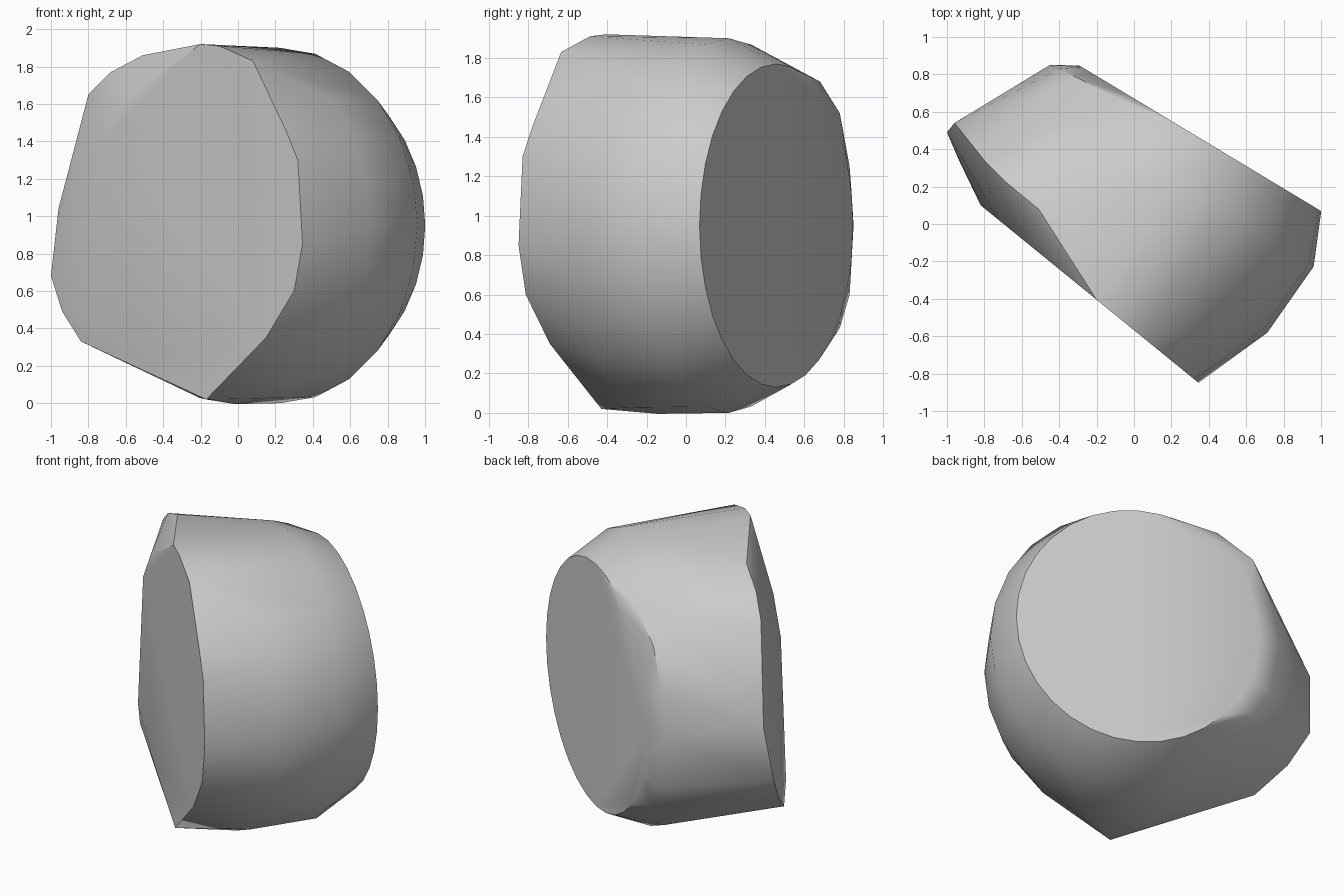
import bpy, bmesh, math
from mathutils import Vector

cube = bpy.data.objects.get("Cube")
if cube:
    bpy.data.objects.remove(cube, do_unlink=True)

# One plain stone grey
grey = bpy.data.materials.new("stone grey")
grey.use_nodes = True
colour = (0.6, 0.6, 0.6, 1)
grey.diffuse_color = colour
grey.node_tree.nodes["Principled BSDF"].inputs["Base Color"].default_value = colour

# Horizontal directions: across the flat disc, and out along its normal
ACROSS = Vector((0.857, -0.516, 0))
OUT = Vector((0.516, 0.857, 0))


def ring(out, centre, across, height, count=24, start=0, end=360):
    """Upright elliptical section of the barrel-shaped body."""
    points = []
    for i in range(count):
        a = math.radians(start + (end - start) * i / count)
        points.append(OUT * out + ACROSS * (centre + across * math.cos(a))
                      + Vector((0, 0, 0.95 + height * math.sin(a))))
    return points


# Barrel body, ending in the flat disc
points = ring(0.575, 0.067, 0.755, 0.82, 32)
points += ring(0.3, 0.08, 0.86, 0.95)
points += ring(-0.13, 0.06, 0.85, 0.955)

# Rim of the slanted front face; depth follows from its plane
front_rim = [(-0.17, 0.02), (0.15, 0.35), (0.3, 0.6), (0.345, 0.85), (0.32, 1.3),
             (0.26, 1.45), (0.08, 1.83), (-0.1, 1.91), (-0.2, 1.92), (-0.6, 1.62),
             (-0.73, 1.4), (-0.78, 1.0), (-0.75, 0.49), (-0.65, 0.35), (-0.55, 0.25)]
points += [Vector((x, -0.568 - 0.815 * x, z)) for x, z in front_rim]

# Bulging side corner
corner = [(-0.51, 0.08, 1.86), (-0.68, 0.22, 1.77), (-0.8, 0.34, 1.65),
          (-0.96, 0.54, 1.04), (-1.0, 0.49, 0.68), (-0.94, 0.35, 0.49),
          (-0.84, 0.15, 0.33), (-0.82, 0.1, 0.49)]
# Chamfer beside the disc
chamfer = [(-0.1, 0.68, 1.68), (-0.3, 0.78, 1.52), (-0.4, 0.83, 1.25),
           (-0.45, 0.85, 0.95), (-0.4, 0.83, 0.6), (-0.3, 0.78, 0.43)]
points += [Vector(p) for p in corner + chamfer]

# Wrap everything in one convex stone
bm = bmesh.new()
for p in points:
    bm.verts.new(p)
bmesh.ops.convex_hull(bm, input=bm.verts[:])
bmesh.ops.delete(bm, geom=[v for v in bm.verts if not v.link_faces], context='VERTS')
bmesh.ops.dissolve_limit(bm, angle_limit=math.radians(2), verts=bm.verts[:], edges=bm.edges[:])
bmesh.ops.recalc_face_normals(bm, faces=bm.faces[:])
mesh = bpy.data.meshes.new("stone")
bm.to_mesh(mesh)
bm.free()
mesh.materials.append(grey)
stone = bpy.data.objects.new("stone", mesh)
bpy.context.collection.objects.link(stone)

bpy.ops.object.select_all(action='DESELECT')
stone.select_set(True)
bpy.context.view_layer.objects.active = stone
bpy.ops.object.shade_smooth_by_angle(angle=math.radians(35))
